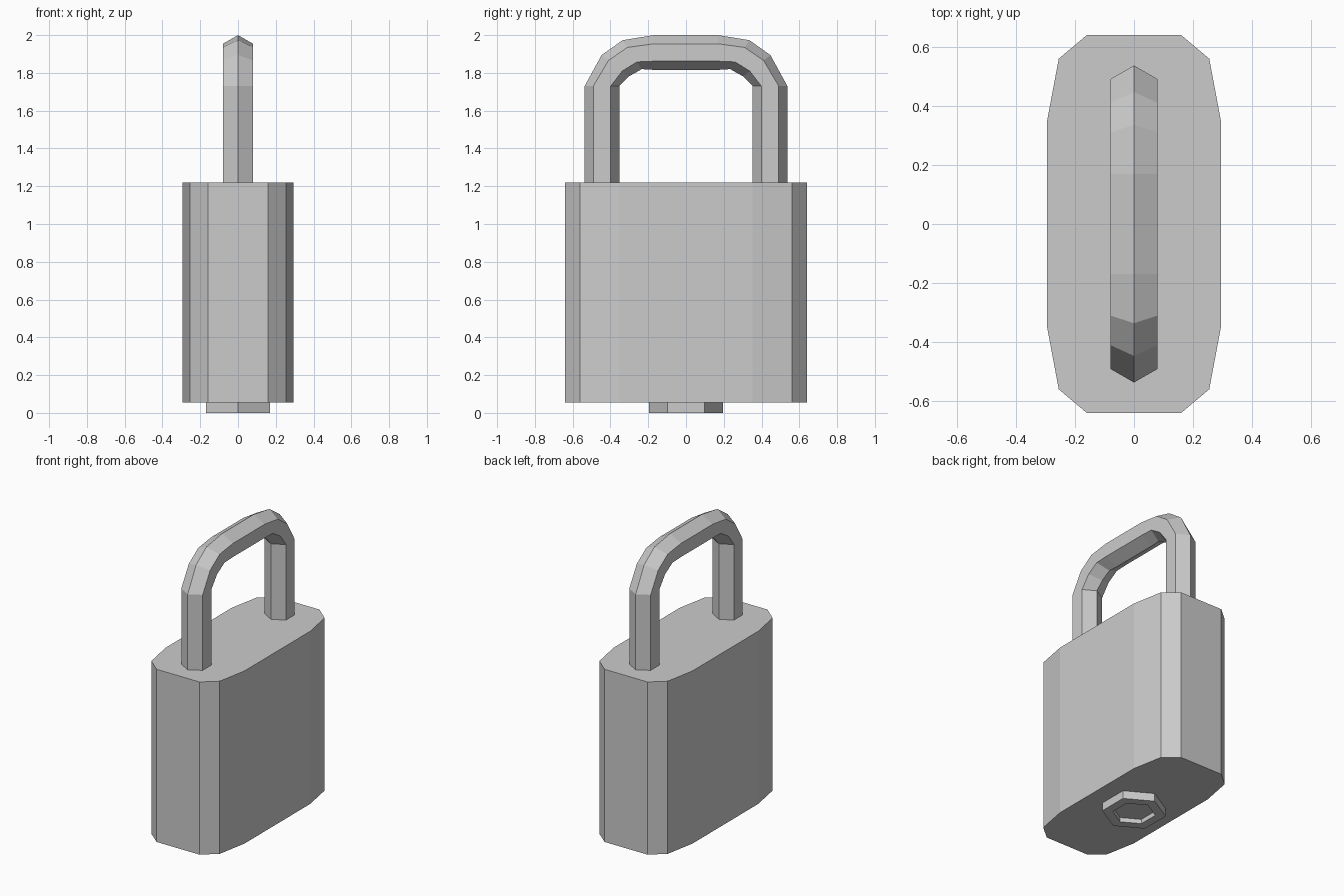
import bpy, bmesh
from math import sin, cos, pi
from mathutils import Vector

if "Cube" in bpy.data.objects:
    bpy.data.objects.remove(bpy.data.objects["Cube"])


def make_object(name, rings, cap_start=True, cap_end=True):
    """Loft a list of equal-length point rings into a flat-shaded mesh."""
    bm = bmesh.new()
    loops = [[bm.verts.new(p) for p in ring] for ring in rings]
    for a, b in zip(loops, loops[1:]):
        n = len(a)
        for i in range(n):
            j = (i + 1) % n
            bm.faces.new((a[i], a[j], b[j], b[i]))
    if cap_start:
        bm.faces.new(loops[0])
    if cap_end:
        bm.faces.new(loops[-1])
    bmesh.ops.recalc_face_normals(bm, faces=bm.faces[:])
    mesh = bpy.data.meshes.new(name)
    bm.to_mesh(mesh)
    bm.free()
    obj = bpy.data.objects.new(name, mesh)
    bpy.context.collection.objects.link(obj)
    return obj


# Body: a twelve-sided rounded block, one quarter of the outline mirrored
quarter = [(0.294, 0.352), (0.255, 0.56), (0.16, 0.64)]
half = quarter + [(-x, y) for x, y in reversed(quarter)]
outline = half + [(-x, -y) for x, y in half]
make_object("lock_body", [[(x, y, z) for x, y in outline] for z in (0.054, 1.22)])

# Shackle: six-sided bar; each station is (outer point, inner point) in y, z
stations = [
    ((0.537, 1.205), (0.353, 1.205)),
    ((0.537, 1.73), (0.353, 1.73)),
    ((0.447, 1.894), (0.301, 1.782)),
    ((0.336, 1.973), (0.234, 1.82)),
    ((0.17, 2.0), (0.17, 1.816)),
]
stations += [((-o[0], o[1]), (-i[0], i[1])) for o, i in reversed(stations)]


def bar_ring(outer, inner):
    o, i = Vector((0, *outer)), Vector((0, *inner))
    side = Vector((0.08, 0, 0))
    near, far = o.lerp(i, 0.25), o.lerp(i, 0.75)
    return [o, near + side, far + side, i, far - side, near - side]


make_object("shackle", [bar_ring(o, i) for o, i in stations])


# Key cylinder: six-sided collar under the body with a shallow recess
def hexagon(radius, z):
    return [(radius * sin(k * pi / 3), radius * cos(k * pi / 3), z) for k in range(6)]


make_object("key_cylinder", [hexagon(0.197, 0.06), hexagon(0.197, 0.0),
                             hexagon(0.132, 0.0), hexagon(0.132, 0.03)])
